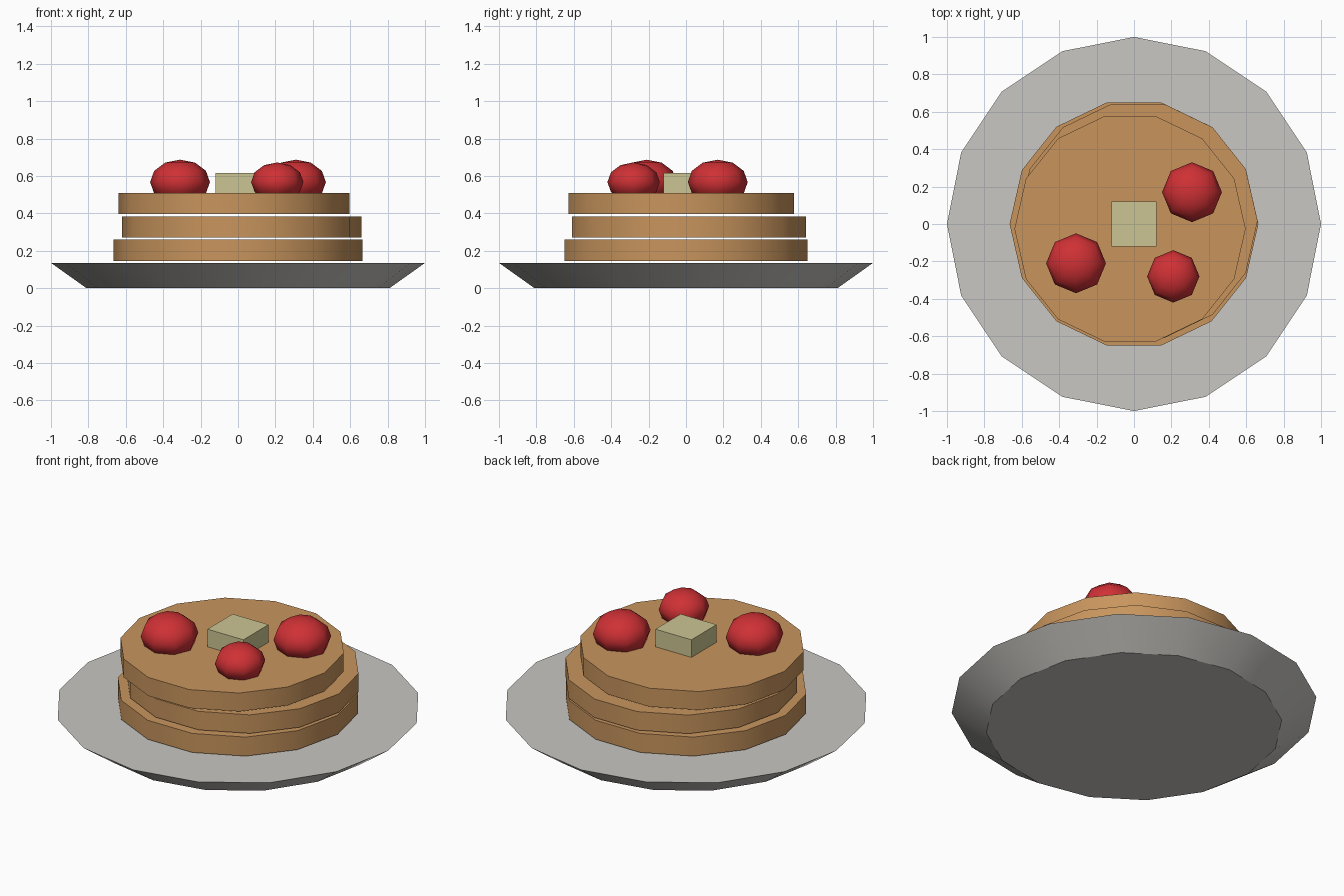
import bpy
import math

cube = bpy.data.objects.get("Cube")
if cube:
    bpy.data.objects.remove(cube, do_unlink=True)


def material(name, rgb):
    mat = bpy.data.materials.new(name)
    mat.use_nodes = True
    mat.diffuse_color = (*rgb, 1)
    mat.node_tree.nodes["Principled BSDF"].inputs["Base Color"].default_value = (*rgb, 1)
    return mat


china = material("pale_grey_china", (0.58, 0.57, 0.54))
batter = material("golden_brown", (0.58, 0.30, 0.11))
cream = material("butter_yellow", (0.60, 0.56, 0.29))
red = material("berry_red", (0.62, 0.03, 0.035))


def finish(name, mat, smooth_angle=None):
    obj = bpy.context.object
    obj.name = name
    obj.data.materials.append(mat)
    if smooth_angle:
        bpy.ops.object.shade_smooth_by_angle(angle=math.radians(smooth_angle))
    return obj


def disc(name, mat, sides, r_bottom, r_top, x, y, z0, z1, turn=0):
    """Low-poly disc or tapered dish between two heights."""
    bpy.ops.mesh.primitive_cone_add(
        vertices=sides, radius1=r_bottom, radius2=r_top, depth=z1 - z0,
        location=(x, y, (z0 + z1) / 2), rotation=(0, 0, turn))
    return finish(name, mat, 30)


# Plate: flat top, flared rim
disc("plate", china, 16, 0.81, 1.0, 0, 0, 0, 0.135)

# Stack of slightly shifted pancakes, a corner pointing along x
pancakes = [
    ("bottom_pancake", 0.665, 0, 0, 0.145, 0.26),
    ("middle_pancake", 0.641, 0.02, 0.016, 0.27, 0.382),
    ("top_pancake", 0.618, -0.021, -0.026, 0.397, 0.508),
]
for name, r, x, y, z0, z1 in pancakes:
    disc(name, batter, 14, r, r, x, y, z0, z1, math.pi / 2)

# Butter pat
bpy.ops.mesh.primitive_cube_add(size=1, location=(0, 0, 0.562))
bpy.context.object.scale = (0.24, 0.24, 0.106)
finish("butter_pat", cream)

# Squashed berries resting in the top pancake
berries = [
    ("right_berry", -0.31, -0.21, 0.16),
    ("left_berry", 0.31, 0.17, 0.16),
    ("front_berry", 0.21, -0.28, 0.14),
]
for name, x, y, r in berries:
    bpy.ops.mesh.primitive_uv_sphere_add(
        segments=8, ring_count=6, radius=r, location=(x, y, 0.567))
    bpy.context.object.scale.z = 0.75
    finish(name, red, 80)
